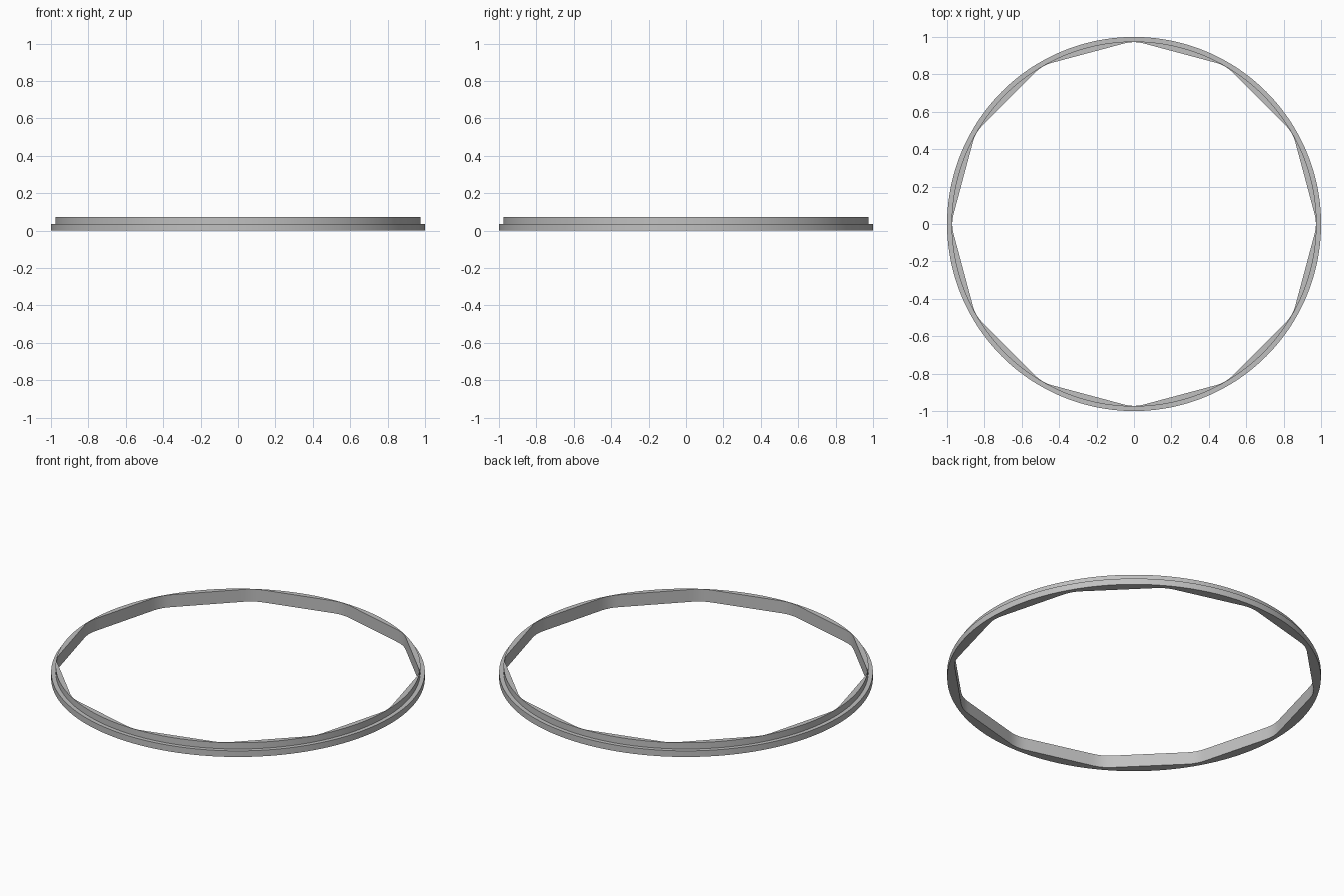
import bpy, bmesh
from math import sin, cos, tan, radians, sqrt, pi

cube = bpy.data.objects.get("Cube")
if cube:
    bpy.data.objects.remove(cube, do_unlink=True)

STEPS = 240
SIDES = 12
APOTHEM = 0.946
HALF = pi / SIDES
FILLET_ANGLE = radians(3)

# Fillet circle rounding each corner of the twelve-sided opening
fillet_r = APOTHEM * (tan(HALF) - tan(HALF - FILLET_ANGLE)) / tan(HALF)
fillet_d = (APOTHEM - fillet_r) / cos(HALF)


def opening(angle):
    """Radius of the rounded twelve-sided opening at an angle."""
    phi = abs((angle + HALF) % (2 * HALF) - HALF)
    if phi >= FILLET_ANGLE - 1e-6:
        return APOTHEM / cos(HALF - phi)
    return fillet_d * cos(phi) + sqrt(fillet_r ** 2 - (fillet_d * sin(phi)) ** 2)


def circle(radius):
    return lambda angle: radius


# Closed cross-section: stepped round outside, faceted inside
section = [
    (opening, 0.0),
    (circle(1.0), 0.0),
    (circle(1.0), 0.036),
    (circle(0.976), 0.036),
    (circle(0.976), 0.073),
    (opening, 0.073),
]

bm = bmesh.new()
loops = []
for radius, z in section:
    loop = []
    for i in range(STEPS):
        a = 2 * pi * i / STEPS
        loop.append(bm.verts.new((radius(a) * cos(a), radius(a) * sin(a), z)))
    loops.append(loop)

for k, low in enumerate(loops):
    high = loops[(k + 1) % len(loops)]
    for i in range(STEPS):
        j = (i + 1) % STEPS
        bm.faces.new((low[i], low[j], high[j], high[i]))
bmesh.ops.recalc_face_normals(bm, faces=bm.faces)

mesh = bpy.data.meshes.new("stepped_ring")
bm.to_mesh(mesh)
bm.free()
ring = bpy.data.objects.new("stepped_ring", mesh)
bpy.context.collection.objects.link(ring)

# Single grey finish
grey = bpy.data.materials.new("light_grey")
grey.use_nodes = True
colour = (0.53, 0.53, 0.53, 1)
grey.diffuse_color = colour
grey.node_tree.nodes["Principled BSDF"].inputs["Base Color"].default_value = colour
mesh.materials.append(grey)

bpy.ops.object.select_all(action="DESELECT")
ring.select_set(True)
bpy.context.view_layer.objects.active = ring
bpy.ops.object.shade_smooth_by_angle(angle=radians(30))
